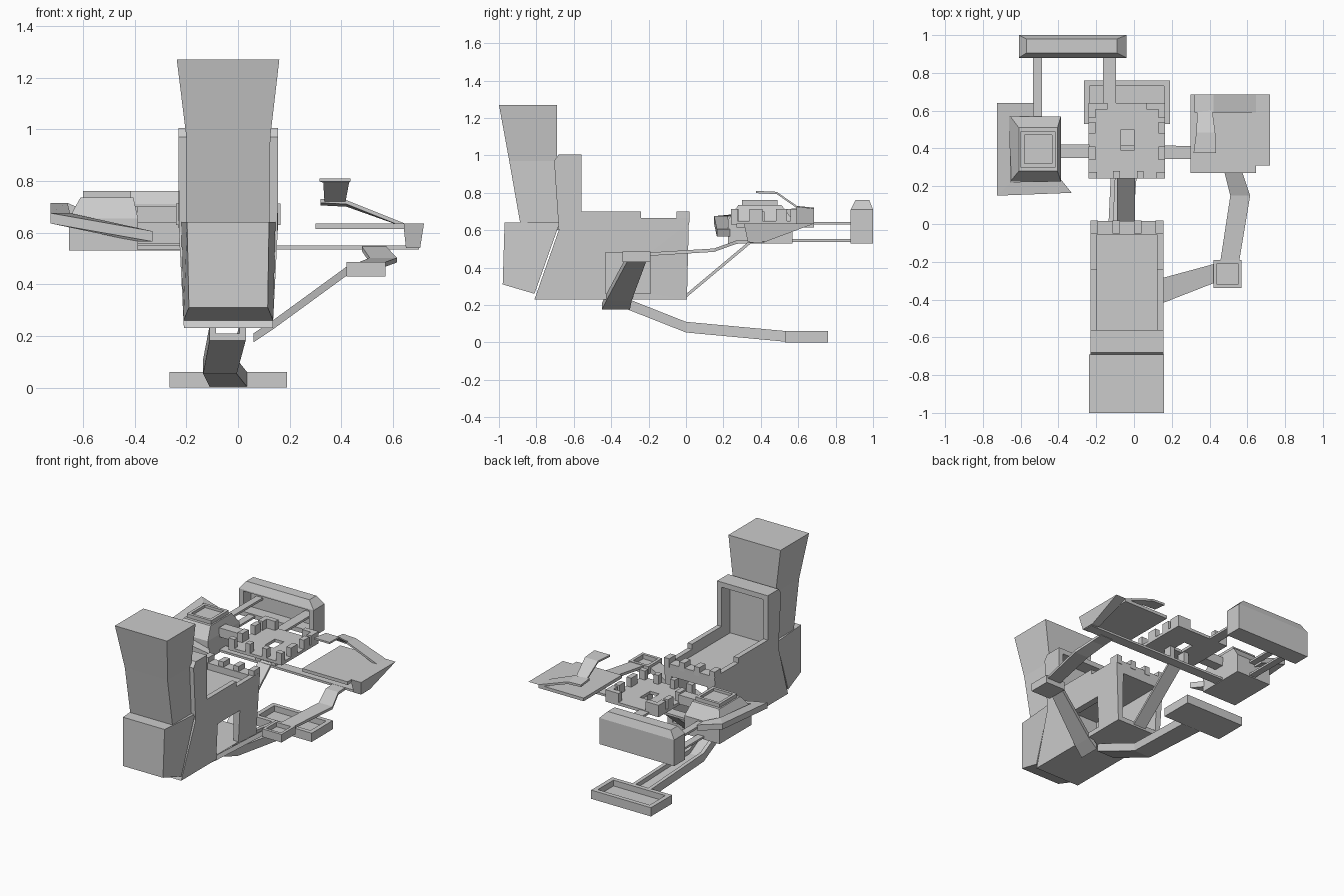
import bpy, bmesh
from mathutils import Vector


def finish(name, bm):
    bmesh.ops.recalc_face_normals(bm, faces=bm.faces)
    me = bpy.data.meshes.new(name)
    bm.to_mesh(me)
    bm.free()
    ob = bpy.data.objects.new(name, me)
    bpy.context.scene.collection.objects.link(ob)
    return ob


def loft(name, rings):
    """Skin a list of equal-length point rings and cap both ends."""
    bm = bmesh.new()
    vs = [[bm.verts.new(p) for p in r] for r in rings]
    n = len(rings[0])
    for a, b in zip(vs, vs[1:]):
        for i in range(n):
            j = (i + 1) % n
            bm.faces.new((a[i], a[j], b[j], b[i]))
    bm.faces.new(vs[0])
    bm.faces.new(vs[-1])
    return finish(name, bm)


def rect(x0, x1, y0, y1, z):
    return [(x0, y0, z), (x1, y0, z), (x1, y1, z), (x0, y1, z)]


def box(name, x0, x1, y0, y1, z0, z1):
    return loft(name, [rect(x0, x1, y0, y1, z0), rect(x0, x1, y0, y1, z1)])


def strip(name, pairs, t):
    """Bent flat bar: pairs of top edge points, thickened downward by t."""
    d = Vector((0, 0, -t))
    return loft(name, [[Vector(a), Vector(b), Vector(b) + d, Vector(a) + d] for a, b in pairs])


def cut(ob, *cutters):
    for c in cutters:
        c.hide_render = True
        m = ob.modifiers.new("cut", 'BOOLEAN')
        m.operation, m.solver, m.object = 'DIFFERENCE', 'EXACT', c
        dg = bpy.context.evaluated_depsgraph_get()
        me = bpy.data.meshes.new_from_object(ob.evaluated_get(dg))
        ob.modifiers.clear()
        ob.data = me
        bpy.data.objects.remove(c)


# Seat shell: side profile extruded in x, narrowing towards the floor
profile = [(-.81, .23), (.005, .23), (.015, .64), (.016, .665), (-.24, .665), (-.24, .70),
           (-.56, .70), (-.56, 1.005), (-.68, 1.005), (-.705, .97), (-.68, .60)]


def half(z):
    return .172 + .021 * min(1, (z - .23) / .41)


seat = loft("seat_shell", [[(-.0375 + s * half(z), y, z) for y, z in profile] for s in (-1, 1)])
cut(seat,
    box("cut_seat", -.195, .122, -.59, -.055, .62, .8),
    box("cut_back", -.195, .122, -.655, -.5, .62, .97),
    box("cut_tunnel", -.175, .10, -.58, .1, .262, .58),
    box("cut_side", .05, .3, -.43, -.19, .262, .48))
for i, x in enumerate((-.23, -.115, .0, .115)):
    box(f"seat_front_post_{i}", x, x + .04, -.05, .018, .64, .70)

# Rear column and its lower housing
loft("rear_column", [rect(-.20, .122, -.88, -.66, .60),
                     rect(-.20, .125, -.945, -.69, .97),
                     rect(-.237, .16, -1.0, -.69, 1.27)])
loft("rear_housing", [
    [(-.19, -.98, .31), (.115, -.98, .31), (.136, -.81, .26), (-.211, -.81, .26)],
    [(-.197, -.97, .64), (.12, -.97, .64), (.145, -.675, .64), (-.22, -.675, .64)]])

# Channel shaped leg and foot tray
leg_path = [(-.11, .03, -.33, .24), (-.135, -.005, 0, .11), (-.11, .035, .54, .06)]
leg = strip("footrest_leg", [((a, y, z), (b, y, z)) for a, b, y, z in leg_path], .057)
cut(leg, strip("cut_leg", [((a + .025, y, z + .03), (b - .025, y, z + .03))
                           for a, b, y, z in leg_path], .06))
foot = box("footrest", -.265, .19, .53, .76, .0, .06)
cut(foot, box("cut_foot", -.235, .16, .56, .73, .02, .1))

# Side arm: rise from the seat, elbow, forearm
strip("lower_arm", [((.06, -.45, .21), (.06, -.30, .21)), ((.135, -.425, .26), (.135, -.29, .26)),
                    ((.43, -.31, .475), (.43, -.21, .475))], .035)
elbow = box("arm_elbow", .42, .57, -.34, -.19, .43, .485)
cut(elbow, box("cut_elbow", .44, .55, -.32, -.21, .455, .6))
strip("forearm", [((.455, -.21, .48), (.555, -.21, .48)), ((.51, .15, .502), (.615, .15, .502)),
                  ((.48, .27, .545), (.575, .27, .545)), ((.48, .36, .55), (.575, .36, .55))], .018)

# Cross beam and front strut carrying the controls
strip("cross_beam", [((-.42, .35, .55), (-.42, .42, .55)), ((.70, .34, .55), (.70, .41, .55))], .015)
strip("front_strut", [((-.09, -.01, .25), (.005, -.01, .25)), ((-.09, .36, .56), (.005, .36, .56))], .02)

# Centre platform with a slot and raised edge blocks
plate = box("centre_platform", -.24, .165, .24, .64, .63, .65)
cut(plate, box("cut_slot", -.07, 0, .39, .50, .5, .8))
W = .035
blocks = [(-.24, -.205, .34, .41), (.13, .165, .34, .41), (-.24, -.205, .48, .54), (.13, .165, .48, .54),
          (-.11, -.075, .24, .28), (.015, .05, .24, .28)]
for sx, x0 in ((0, -.24), (1, .165)):
    for y0, y1 in ((.605, .64), (.24, .275)):
        long = .1 if y1 > .5 else .045
        blocks.append((x0, x0 + long, y0, y1) if sx == 0 else (x0 - long, x0, y0, y1))
    blocks.append((x0, x0 + W, .56, .605) if sx == 0 else (x0 - W, x0, .56, .605))
for i, b in enumerate(blocks):
    box(f"platform_block_{i}", *b, .645, .712)
box("platform_stem_left", -.11, -.075, .35, .41, .54, .635)
box("platform_stem_right", .005, .04, .35, .41, .54, .635)

# Right tray, outer flange and the curved hand rest
box("right_tray", .30, .645, .27, .685, .613, .635)
loft("tray_flange", [rect(.65, .705, .33, .43, .54), rect(.64, .72, .31, .685, .635)])
strip("hand_rest", [((.315, .375, .81), (.435, .375, .81)), ((.33, .485, .805), (.43, .485, .805)),
                    ((.335, .60, .725), (.415, .60, .725))], .012)
strip("hand_rest_link", [((.32, .59, .73), (.32, .685, .72)), ((.42, .59, .725), (.42, .685, .715)),
                         ((.645, .59, .635), (.645, .685, .635))], .015)

# Left pod with a framed top and a wrapping band
loft("left_pod", [rect(-.655, -.387, .225, .57, .53), rect(-.655, -.387, .225, .57, .655),
                  rect(-.61, -.405, .28, .51, .735)])
frame = box("pod_frame", -.60, -.415, .30, .49, .73, .76)
cut(frame, box("cut_frame", -.58, -.435, .32, .47, .742, .8))
for y in (.38,):
    box("pod_socket", -.39, -.235, .35, .42, .638, .70)
strip("pod_band", [((-.53, .57, .655), (-.53, .64, .655)), ((-.66, .57, .715), (-.725, .64, .715)),
                   ((-.65, .22, .675), (-.725, .15, .675)), ((-.39, .24, .605), (-.33, .165, .605))], .04)

# Rear display: hollow shell with bevelled top, held by two beams
display = loft("display", [rect(-.61, -.04, .88, 1.0, .53), rect(-.61, -.04, .88, 1.0, .71),
                           rect(-.57, -.09, .905, .98, .76)])
cut(display, box("cut_display", -.575, -.075, .8, .965, .56, .70))
box("display_beam_right", -.165, -.095, .60, .97, .63, .645)
box("display_beam_left_low", -.535, -.487, .55, .97, .538, .552)
box("display_beam_left_high", -.535, -.487, .55, .97, .63, .645)
